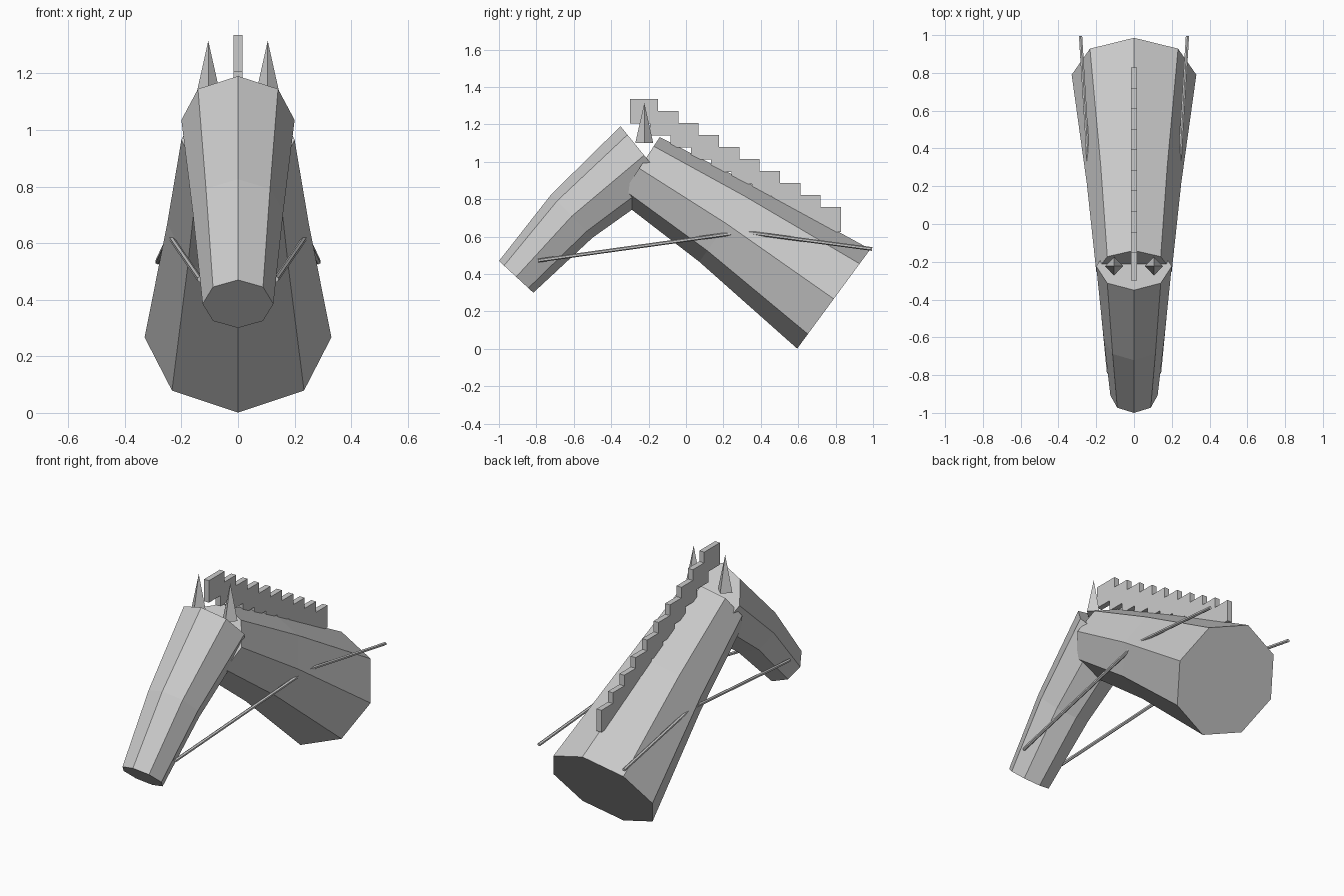
import bpy, bmesh, math
from mathutils import Vector

if "Cube" in bpy.data.objects:
    bpy.data.objects.remove(bpy.data.objects["Cube"])

grey = bpy.data.materials.new("plain grey")
grey.use_nodes = True
grey.diffuse_color = (0.6, 0.6, 0.6, 1)
grey.node_tree.nodes["Principled BSDF"].inputs["Base Color"].default_value = (0.6, 0.6, 0.6, 1)


def finish(name, bm):
    bmesh.ops.recalc_face_normals(bm, faces=bm.faces)
    mesh = bpy.data.meshes.new(name)
    bm.to_mesh(mesh)
    bm.free()
    mesh.materials.append(grey)
    obj = bpy.data.objects.new(name, mesh)
    bpy.context.collection.objects.link(obj)
    return obj


def loft(name, rings, sides=8):
    """Capped tube through rings of (centre, radius, up direction)."""
    bm = bmesh.new()
    loops = []
    for centre, radius, up in rings:
        up = Vector(up).normalized()
        side = Vector((1, 0, 0))
        side = (side - up * side.dot(up)).normalized()
        angles = [2 * math.pi * i / sides for i in range(sides)]
        loops.append([bm.verts.new(Vector(centre) + radius * (up * math.cos(a) + side * math.sin(a)))
                      for a in angles])
    for low, high in zip(loops, loops[1:]):
        for i in range(sides):
            j = (i + 1) % sides
            bm.faces.new((low[i], low[j], high[j], high[i]))
    bm.faces.new(loops[0])
    bm.faces.new(loops[-1])
    return finish(name, bm)


# Head, from muzzle to crown
loft("head", [
    ((0, -0.908, 0.385), 0.125, (0, -0.092, 0.085)),
    ((0, -0.61, 0.71), 0.16, (0, -0.11, 0.115)),
    ((0, -0.224, 1.035), 0.2, (0, -0.126, 0.155)),
])

# Neck, from crown to flat base
loft("neck", [
    ((0, -0.25, 0.965), 0.2, (0, 0.11, 0.168)),
    ((0, 0.215, 0.67), 0.25, (0, 0.14, 0.2)),
    ((0, 0.79, 0.267), 0.33, (0, 0.195, 0.265)),
])

# Mane of overlapping stepped blocks
for i in range(10):
    bm = bmesh.new()
    bmesh.ops.create_cube(bm, size=1)
    bmesh.ops.scale(bm, vec=(0.033, 0.15, 0.132), verts=bm.verts)
    bmesh.ops.translate(bm, vec=(0, -0.225 + i * 0.1087, 1.27 - i * 0.0643), verts=bm.verts)
    finish(f"mane_block_{i + 1}", bm)

for label, s in (("left", 1), ("right", -1)):
    # Pointed four-sided ear
    bm = bmesh.new()
    base = [bm.verts.new((s * 0.105 + 0.048 * x, -0.223 + 0.048 * y, 1.1))
            for x, y in ((1, 0), (0, 1), (-1, 0), (0, -1))]
    tip = bm.verts.new((s * 0.105, -0.223, 1.315))
    bm.faces.new(base)
    for i in range(4):
        bm.faces.new((base[i], base[(i + 1) % 4], tip))
    finish(f"{label}_ear", bm)

    # Thin reins running from the muzzle into the neck and out behind it
    for part, start, end in (
        ("front", (0.135, -0.79, 0.472), (0.24, 0.3, 0.624)),
        ("rear", (0.24, 0.3, 0.626), (0.283, 0.995, 0.534)),
    ):
        a, b = (Vector((s * p[0], p[1], p[2])) for p in (start, end))
        up = (b - a).cross(Vector((1, 0, 0)))
        loft(f"{label}_{part}_rein", [(a, 0.01, up), (b, 0.01, up)], 6)
